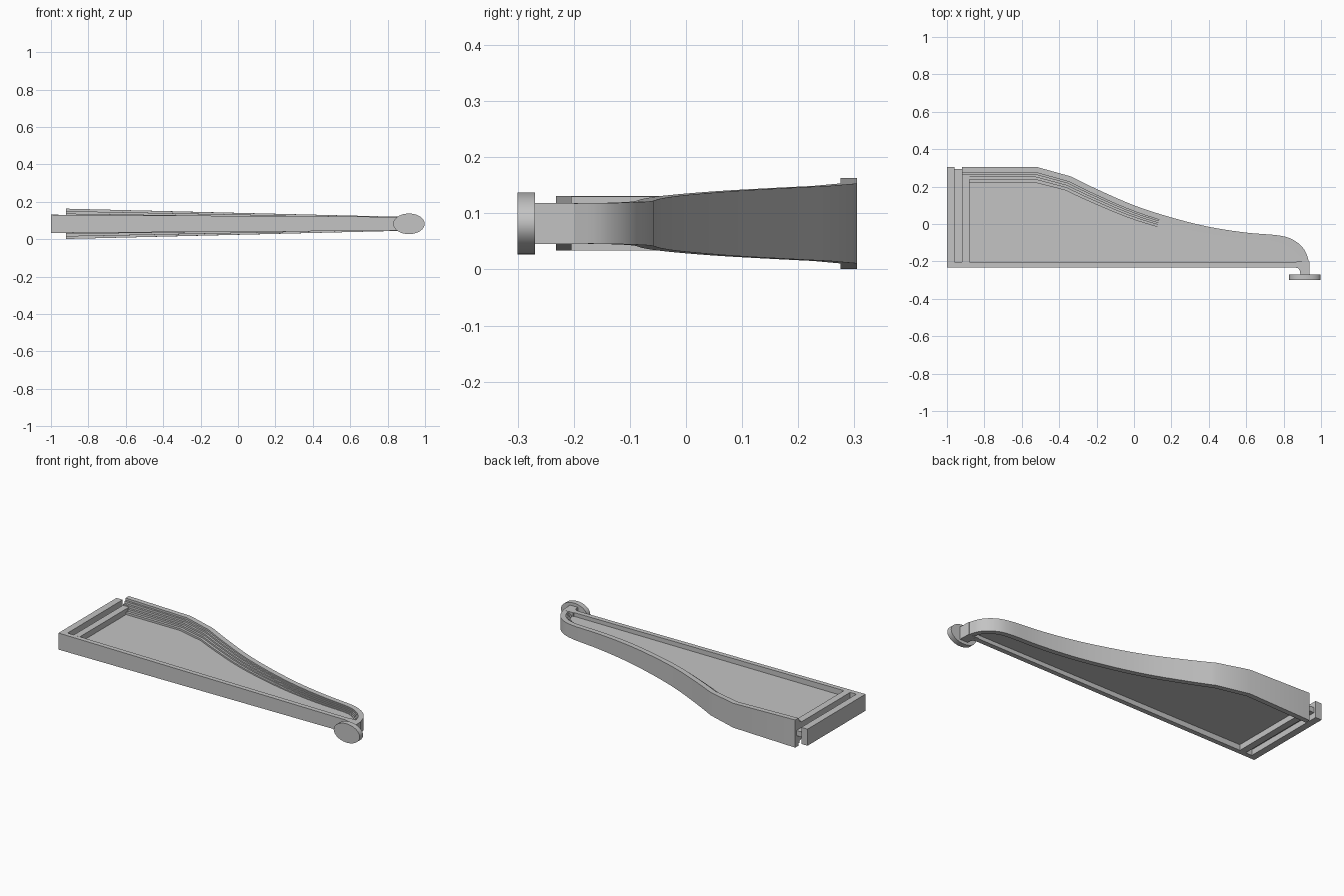
import bpy, bmesh, math
from mathutils import Vector

cube = bpy.data.objects.get("Cube")
if cube:
    bpy.data.objects.remove(cube, do_unlink=True)

MID = 0.082          # height of the symmetry plane
WEB = 0.015          # half thickness of the centre panel

grey = bpy.data.materials.new("plain grey")
grey.use_nodes = True
grey.diffuse_color = (0.55, 0.55, 0.55, 1)
grey.node_tree.nodes["Principled BSDF"].inputs["Base Color"].default_value = (0.55, 0.55, 0.55, 1)


def finish(name, bm):
    bmesh.ops.recalc_face_normals(bm, faces=bm.faces)
    mesh = bpy.data.meshes.new(name)
    bm.to_mesh(mesh)
    bm.free()
    mesh.materials.append(grey)
    obj = bpy.data.objects.new(name, mesh)
    bpy.context.collection.objects.link(obj)
    bpy.ops.object.select_all(action='DESELECT')
    obj.select_set(True)
    bpy.context.view_layer.objects.active = obj
    bpy.ops.object.shade_smooth_by_angle(angle=math.radians(25))
    return obj


def prism(name, pts, half):
    """Upright slab on a plan outline, half(x) thick each side of the middle."""
    bm = bmesh.new()
    top = [bm.verts.new((x, y, MID + half(x))) for x, y in pts]
    low = [bm.verts.new((x, y, MID - half(x))) for x, y in pts]
    bm.faces.new(top)
    bm.faces.new(low[::-1])
    n = len(pts)
    for i in range(n):
        j = (i + 1) % n
        bm.faces.new((top[i], low[i], low[j], top[j]))
    return finish(name, bm)


def box(name, x0, x1, y0, y1, half):
    return prism(name, [(x0, y0), (x1, y0), (x1, y1), (x0, y1)], half)


def rail_half(x):
    return 0.0485 - 0.0063 * (x + 1)


def rim_half(x):
    return 0.081 - 0.0243 * (x + 0.92)


# Outer plan curve of the swept rim
knots = [Vector(p) for p in [(-0.34, 0.255), (-0.2, 0.187), (0, 0.1), (0.2, 0.035),
         (0.4, -0.015), (0.6, -0.046), (0.78, -0.062), (0.86, -0.09),
         (0.912, -0.14), (0.937, -0.205)]]
ext = [knots[0] * 2 - knots[1]] + knots + [knots[-1] * 2 - knots[-2]]
path = [Vector((-0.92, 0.305)), Vector((-0.52, 0.305))]
for a, b, c, d in zip(ext, ext[1:], ext[2:], ext[3:]):
    for k in range(5):
        t = k / 5
        path.append(0.5 * (2 * b + (c - a) * t + (2 * a - 5 * b + 4 * c - d) * t * t
                           + (3 * b - a - 3 * c + d) * t ** 3))
path.append(knots[-1])


def inward(i):
    """Mitred inward normal at a path point."""
    dirs = []
    if i > 0:
        dirs.append((path[i] - path[i - 1]).normalized())
    if i < len(path) - 1:
        dirs.append((path[i + 1] - path[i]).normalized())
    t = sum(dirs, Vector((0, 0))).normalized()
    return Vector((t.y, -t.x)) / t.dot(dirs[0])


# Rim with stepped inner side, mirrored above and below
offsets = [0.03, 0.041, 0.054, 0.067, 0.083]
bm = bmesh.new()
rings = []
for i, p in enumerate(path):
    n = inward(i)
    shrink = 1 - 0.55 * max(0, (p.x + 0.52) / 1.46)
    height = rim_half(p.x)
    section = [(0, height)]
    for k, off in enumerate(offsets):
        off = 0.03 + (off - 0.03) * shrink
        drop = (height - WEB) / len(offsets)
        section += [(off, height - drop * k), (off, height - drop * (k + 1))]
    section += [(o, -z) for o, z in reversed(section)]
    rings.append([bm.verts.new((*(p + n * o), MID + z)) for o, z in section])
for r, s in zip(rings, rings[1:]):
    for k in range(len(r)):
        m = (k + 1) % len(r)
        bm.faces.new((r[k], r[m], s[m], s[k]))
bm.faces.new(rings[0])
bm.faces.new(rings[-1])
finish("stepped_rim", bm)

# Centre panel reaching under the rim and bars
inner = [tuple(p + inward(i) * 0.012) for i, p in enumerate(path)]
prism("centre_panel", [(-0.98, -0.22), (0.9, -0.22)] + inner[::-1] + [(-0.98, 0.293)],
      lambda x: WEB)

# Straight front rail and the two cross bars with a slot between them
box("front_rail", -1, 0.89, -0.232, -0.204, rail_half)
box("end_bar", -1, -0.96, -0.206, 0.305, lambda x: 0.0485)
box("inner_bar", -0.92, -0.88, -0.206, 0.25, lambda x: 0.048)

# Neck and oval end button
prism("neck", [(0.937, -0.2), (0.94, -0.275), (0.89, -0.275), (0.887, -0.25),
               (0.878, -0.237), (0.86, -0.232), (0.87, -0.2)], lambda x: 0.0365)
bm = bmesh.new()
bmesh.ops.create_cone(bm, cap_ends=True, segments=48, radius1=1, radius2=1, depth=1)
for v in bm.verts:
    x, y, z = v.co
    v.co = (0.914 + 0.084 * x, -0.285 + 0.031 * z, MID + 0.055 * y)
finish("oval_button", bm)
